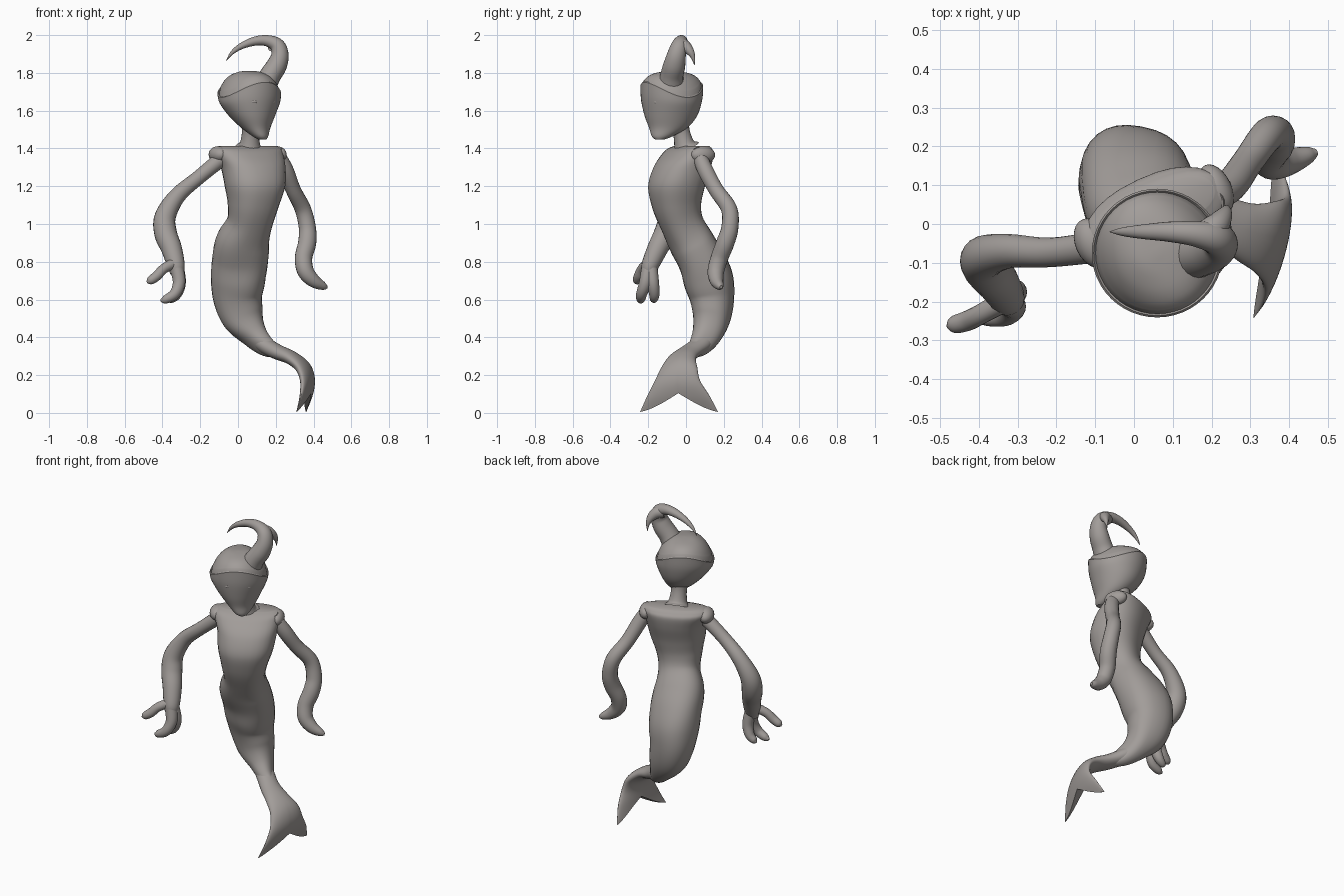
import bpy, math
from mathutils import Vector

grey = bpy.data.materials.new("warm_grey")
grey.diffuse_color = (0.36, 0.335, 0.32, 1)
UP = Vector((0, 0, 1))


def smooth_path(pts, steps):
    """Catmull-Rom resampling of equal-length tuples."""
    out = []
    n = len(pts)
    for i in range(n - 1):
        p0, p1, p2, p3 = pts[max(i - 1, 0)], pts[i], pts[i + 1], pts[min(i + 2, n - 1)]
        for k in range(steps):
            t = k / steps
            out.append(tuple(0.5 * (2 * b + (c - a) * t + (2 * a - 5 * b + 4 * c - d) * t * t
                                    + (3 * b - a - 3 * c + d) * t ** 3)
                             for a, b, c, d in zip(p0, p1, p2, p3)))
    out.append(tuple(pts[-1]))
    return out


def loft(name, rings, strip_end=False, angle=50):
    n = len(rings[0])
    verts = [v for r in rings for v in r]
    faces = []
    for j in range(len(rings) - 1):
        for i in range(n):
            k = (i + 1) % n
            faces.append((j * n + i, j * n + k, (j + 1) * n + k, (j + 1) * n + i))
    faces.append(tuple(range(n))[::-1])
    b = (len(rings) - 1) * n
    if strip_end:      # close a flat, notched end with strips
        for i in range(n // 2):
            q = [b + i, b + i + 1, b + (n - i - 1) % n, b + (n - i) % n]
            faces.append(tuple(dict.fromkeys(q)))
    else:
        faces.append(tuple(b + i for i in range(n)))
    me = bpy.data.meshes.new(name)
    me.from_pydata(verts, [], faces)
    me.materials.append(grey)
    ob = bpy.data.objects.new(name, me)
    bpy.context.collection.objects.link(ob)
    bpy.ops.object.select_all(action='DESELECT')
    ob.select_set(True)
    bpy.context.view_layer.objects.active = ob
    bpy.ops.object.mode_set(mode='EDIT')
    bpy.ops.mesh.select_all(action='SELECT')
    bpy.ops.mesh.normals_make_consistent(inside=False)
    bpy.ops.object.mode_set(mode='OBJECT')
    bpy.ops.object.shade_smooth_by_angle(angle=math.radians(angle))
    return ob


def sweep(name, pts, steps=6, n=28, power=1.0, level=None):
    """pts: x, y, z, half width, half depth, yaw; sections turn level above z = level."""
    pts = smooth_path(pts, steps)
    rings = []
    for i, (x, y, z, a, b, yaw) in enumerate(pts):
        t = Vector(pts[min(i + 1, len(pts) - 1)][:3]) - Vector(pts[max(i - 1, 0)][:3])
        t.normalize()
        if level is not None:
            t = t.lerp(-UP, min(max((z - level) / .2, 0), 1)).normalized()
        u = Vector((math.cos(math.radians(yaw)), math.sin(math.radians(yaw)), 0))
        u = (u - t * u.dot(t)).normalized()
        w = t.cross(u)
        ring = []
        for k in range(n):
            c, s = math.cos(2 * math.pi * k / n), math.sin(2 * math.pi * k / n)
            ring.append(Vector((x, y, z)) + u * a * math.copysign(abs(c) ** power, c)
                        + w * b * math.copysign(abs(s) ** power, s))
        rings.append(ring)
    return loft(name, rings)


def limb(name, pts, yaw, wide=1.0):
    """Round tapering tube; pts: x, y, z, radius."""
    return sweep(name, [(x, y, z, r * wide, r, yaw) for x, y, z, r in pts], n=20)


def ball(name, loc, scale, yaw=0):
    bpy.ops.mesh.primitive_uv_sphere_add(segments=24, ring_count=14, location=loc,
                                         rotation=(0, 0, math.radians(yaw)))
    ob = bpy.context.object
    ob.name = name
    ob.scale = scale
    ob.data.materials.append(grey)
    bpy.ops.object.shade_smooth()


# torso and tail in one flowing loft
sweep("body", [
    (0.055, 0.03, 1.413, .165, .060, 25), (0.055, 0.02, 1.398, .190, .088, 25),
    (0.058, 0.01, 1.37, .190, .115, 25),
    (0.08, -0.02, 1.30, .172, .140, 25), (0.09, -0.05, 1.20, .158, .142, 25),
    (0.08, -0.05, 1.10, .132, .125, 25), (0.06, -0.02, 1.00, .118, .110, 20),
    (0.025, 0.03, 0.90, .143, .118, 10), (0.01, 0.085, 0.80, .148, .125, -2),
    (0.0, 0.12, 0.70, .143, .130, -10), (0.0, 0.138, 0.60, .128, .115, -10),
    (0.03, 0.135, 0.50, .110, .098, -6), (0.085, 0.11, 0.415, .070, .078, 4),
    (0.145, 0.07, 0.355, .045, .058, 8), (0.21, 0.03, 0.322, .030, .030, 8)],
    power=0.86, level=1.0)

# forked tail fin: flat lens sections, ends cut back toward the middle for the notch
fin = smooth_path([
    (0.09, .40, .105, .060, .045), (0.145, .357, .07, .062, .044), (0.21, .322, .02, .062, .040),
    (0.285, .29, -.02, .073, .036), (0.345, .24, -.035, .095, .034),
    (0.368, .17, -.045, .12, .030), (0.36, .09, -.04, .165, .022),
    (0.335, .005, -.037, .206, .007)], 12)


def fin_at(s):
    f = s * (len(fin) - 1)
    i = min(int(f), len(fin) - 2)
    p = [a + (b - a) * (f - i) for a, b in zip(fin[i], fin[i + 1])]
    d = Vector((fin[i + 1][0] - fin[i][0], 0, fin[i + 1][1] - fin[i][1])).normalized()
    return p, Vector((-d.z, 0, d.x))


rings = []
for j in range(43):
    ring = []
    for k in range(40):
        v, o = math.cos(2 * math.pi * k / 40), math.sin(2 * math.pi * k / 40)
        (x, z, yc, half, th), nrm = fin_at(j / 42 * (1 - .175 * (1 - abs(v))))
        ring.append(Vector((x + .026 * v * min(1, j / 25), yc + half * v, z)) + nrm * th * o)
    rings.append(ring)
loft("tail_fin", rings, strip_end=True)

# shoulder caps: short rolls over the arm roots
ball("shoulder_left", (-0.105, -0.05, 1.368), (.046, .068, .044), 25)
ball("shoulder_right", (0.212, 0.09, 1.365), (.040, .068, .045), 25)

# arms
limb("arm_left", [(-0.07, -0.055, 1.36, .042), (-0.21, -0.073, 1.245, .038),
                  (-0.32, -0.07, 1.15, .044), (-0.385, -0.085, 1.04, .056),
                  (-0.383, -0.11, 0.95, .060), (-0.352, -0.15, 0.87, .055),
                  (-0.328, -0.19, 0.78, .046), (-0.325, -0.20, 0.735, .034)], 90)
limb("arm_right", [(0.20, 0.06, 1.39, .035), (0.25, 0.10, 1.29, .042), (0.293, 0.16, 1.18, .040),
                   (0.343, 0.228, 1.08, .043), (0.367, 0.232, 0.98, .045),
                   (0.366, 0.208, 0.90, .048), (0.347, 0.177, 0.82, .046),
                   (0.358, 0.158, 0.75, .044), (0.40, 0.162, 0.70, .036),
                   (0.45, 0.178, 0.672, .022), (0.472, 0.186, 0.666, .008)], 90)

# fingers
for i, p in enumerate([
    [(-0.32, -0.19, 0.80, .03), (-0.39, -0.23, 0.765, .026),
     (-0.43, -0.25, 0.725, .026), (-0.465, -0.26, 0.70, .022), (-0.48, -0.265, 0.69, .006)],
    [(-0.325, -0.20, 0.77, .036), (-0.312, -0.215, 0.69, .033),
     (-0.335, -0.235, 0.63, .029), (-0.385, -0.24, 0.60, .022), (-0.41, -0.24, 0.595, .006)],
    [(-0.32, -0.185, 0.77, .034), (-0.308, -0.175, 0.69, .032),
     (-0.325, -0.168, 0.63, .028), (-0.355, -0.17, 0.60, .020), (-0.37, -0.17, 0.592, .006)]]):
    limb("finger_%d" % (i + 1), p, 90)

# neck
limb("neck", [(0.06, 0.0, 1.40, .075), (0.063, -0.01, 1.425, .054),
              (0.066, -0.025, 1.49, .045), (0.07, -0.04, 1.56, .055)], 0)

# head: pointed face, wavy rim, recessed dome; x, y, z, half x, half y, rim wave
head = smooth_path([
    (0.128, -0.138, 1.448, .022, .026, 0), (0.118, -0.125, 1.465, .042, .056, 0),
    (0.094, -0.094, 1.51, .078, .102, 0), (0.073, -0.08, 1.575, .124, .140, 0),
    (0.062, -0.076, 1.65, .160, .162, .4), (0.06, -0.075, 1.71, .169, .166, 1)], 5)
head += [(0.06, -0.075, 1.716, .164, .161, 1), (0.06, -0.075, 1.712, .159, .157, 1)]
head += smooth_path([
    (0.06, -0.075, 1.735, .153, .151, .8), (0.06, -0.075, 1.765, .132, .130, .5),
    (0.06, -0.075, 1.79, .100, .098, .2), (0.06, -0.075, 1.806, .055, .054, 0),
    (0.06, -0.075, 1.81, .008, .008, 0)], 4)
facing = math.radians(-60)
rings = []
for x, y, z, a, b, w in head:
    ring = []
    for k in range(48):
        t = 2 * math.pi * k / 48
        lift = .04 * w * math.cos(2 * (t - facing))
        ring.append(Vector((x + a * math.cos(t), y + b * math.sin(t), z + lift)))
    rings.append(ring)
loft("head", rings, angle=40)

# eyes, mostly sunk into the face
ball("eye_left", (0.085, -0.225, 1.648), (.020, .012, .011), 8)
ball("eye_right", (0.182, -0.160, 1.645), (.020, .012, .011), 45)

# curled crest horn with a short rear barb
limb("horn", [(0.14, -0.08, 1.73, .064), (0.17, -0.075, 1.785, .057), (0.205, -0.062, 1.84, .054),
              (0.222, -0.050, 1.895, .046), (0.208, -0.036, 1.945, .039),
              (0.155, -0.025, 1.970, .030), (0.09, -0.02, 1.968, .024),
              (0.02, -0.02, 1.943, .017), (-0.03, -0.02, 1.908, .010),
              (-0.062, -0.02, 1.865, .001)], 90, 1.08)
limb("horn_barb", [(0.18, -0.03, 1.95, .036), (0.212, -0.005, 1.94, .033),
                   (0.232, 0.022, 1.912, .022), (0.238, 0.038, 1.88, .011),
                   (0.237, 0.045, 1.84, .001)], 90)
